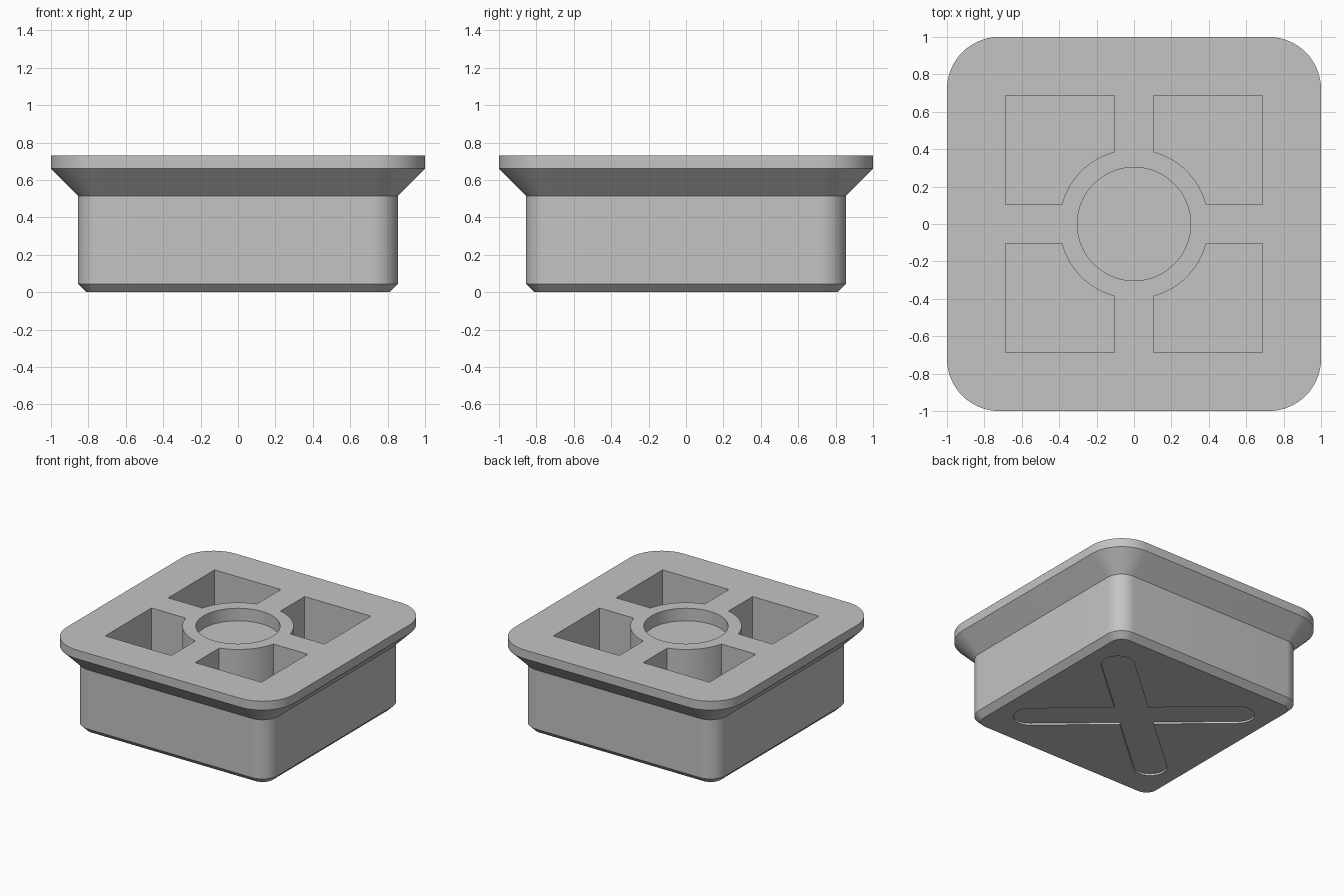
import bpy, bmesh
from math import sin, cos, pi, radians, asin

cube = bpy.data.objects.get("Cube")
if cube:
    bpy.data.objects.remove(cube, do_unlink=True)

grey = bpy.data.materials.new("plain grey")
grey.use_nodes = True
colour = (0.55, 0.55, 0.55, 1)
grey.diffuse_color = colour
grey.node_tree.nodes["Principled BSDF"].inputs["Base Color"].default_value = colour


def arc(cx, cy, r, start, end, steps):
    return [(cx + r * cos(start + (end - start) * i / steps),
             cy + r * sin(start + (end - start) * i / steps)) for i in range(steps + 1)]


def rounded_square(half, r):
    points = []
    for k in range(4):
        a = k * pi / 2
        sx, sy = (1, -1, -1, 1)[k], (1, 1, -1, -1)[k]
        points += arc(sx * (half - r), sy * (half - r), r, a, a + pi / 2, 16)
    return points


def loft(name, sections):
    """Join equal-length outlines, given as (points, z), into a closed solid."""
    bm = bmesh.new()
    rings = [[bm.verts.new((x, y, z)) for x, y in pts] for pts, z in sections]
    for low, high in zip(rings, rings[1:]):
        for i in range(len(low)):
            j = (i + 1) % len(low)
            bm.faces.new((low[i], low[j], high[j], high[i]))
    bm.faces.new(rings[0][::-1])
    bm.faces.new(rings[-1])
    bmesh.ops.recalc_face_normals(bm, faces=bm.faces)
    mesh = bpy.data.meshes.new(name)
    bm.to_mesh(mesh)
    bm.free()
    mesh.materials.append(grey)
    ob = bpy.data.objects.new(name, mesh)
    bpy.context.collection.objects.link(ob)
    return ob


def carve(body, name, points, z0, z1):
    cutter = loft(name, [(points, z0), (points, z1)])
    cutter.hide_render = True
    mod = body.modifiers.new(name, 'BOOLEAN')
    mod.operation, mod.solver, mod.object = 'DIFFERENCE', 'EXACT', cutter
    bpy.context.view_layer.objects.active = body
    bpy.ops.object.modifier_apply(modifier=mod.name)
    bpy.data.objects.remove(cutter, do_unlink=True)


# Plug body: chamfered foot, straight wall, flared flange
top = 0.73
stages = [(0.81, 0), (0.855, 0.045), (0.855, 0.515), (1.0, 0.66), (1.0, top)]
plug = loft("plug_body", [(rounded_square(h, h - 0.72), z) for h, z in stages])

# Round recess in the central boss
carve(plug, "boss_recess", arc(0, 0, 0.303, 0, 2 * pi, 64)[:-1], top - 0.1, 1)

# Four pockets around the boss
rib, edge, boss = 0.105, 0.687, 0.4
a = asin(rib / boss)
pocket = arc(0, 0, boss, a, pi / 2 - a, 16) + [(rib, edge), (edge, edge), (edge, rib)]
for sx in (1, -1):
    for sy in (1, -1):
        carve(plug, "pocket", [(x * sx, y * sy) for x, y in pocket], 0.15, 1)

# Shallow crossed grooves under the foot
half_width, reach = 0.12, 0.75
slot = (arc(reach, 0, half_width, -pi / 2, pi / 2, 16)
        + arc(-reach, 0, half_width, pi / 2, 3 * pi / 2, 16))
for t in (radians(41), radians(139)):
    turned = [(x * cos(t) - y * sin(t), x * sin(t) + y * cos(t)) for x, y in slot]
    carve(plug, "groove", turned, -0.1, 0.015)

# Smooth rounds, crisp edges
bpy.ops.object.select_all(action='DESELECT')
plug.select_set(True)
bpy.context.view_layer.objects.active = plug
bpy.ops.object.shade_smooth_by_angle(angle=radians(30))
